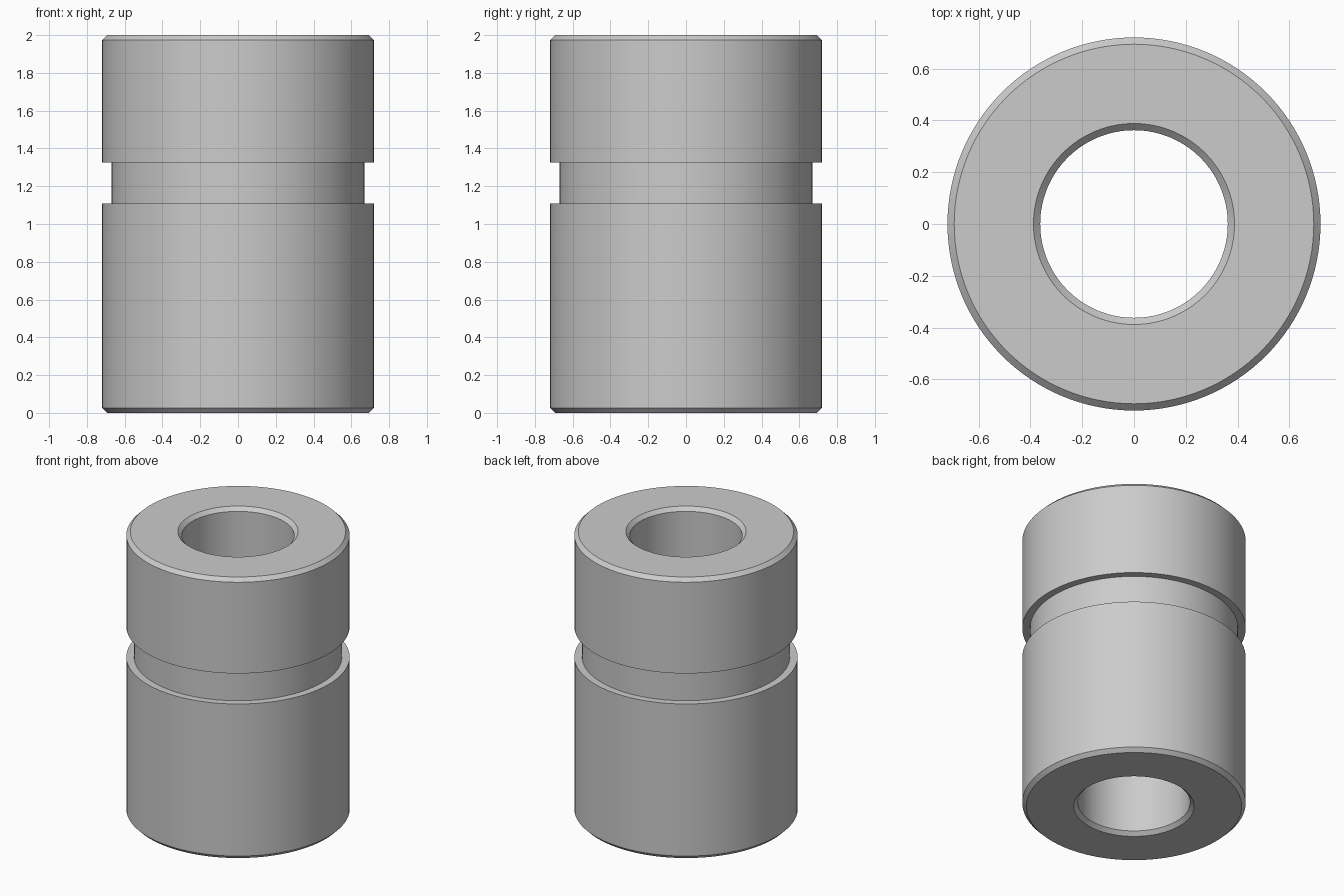
import bpy
import bmesh
import math

cube = bpy.data.objects.get("Cube")
if cube:
    bpy.data.objects.remove(cube, do_unlink=True)

# Plain grey metal
steel = bpy.data.materials.new("grey_steel")
steel.use_nodes = True
color = (0.6, 0.6, 0.6, 1)
steel.diffuse_color = color
steel.node_tree.nodes["Principled BSDF"].inputs["Base Color"].default_value = color

# Main dimensions
HEIGHT, OUTER, BORE, GROOVE = 2.0, 0.72, 0.362, 0.67
GROOVE_LOW, GROOVE_HIGH = 1.108, 1.325
CHAMFER = 0.026
SEGMENTS = 128

# Closed cross-section: outer wall with groove, then chamfered bore
profile = [
    (BORE + CHAMFER, 0), (OUTER - CHAMFER, 0), (OUTER, CHAMFER),
    (OUTER, GROOVE_LOW), (GROOVE, GROOVE_LOW),
    (GROOVE, GROOVE_HIGH), (OUTER, GROOVE_HIGH),
    (OUTER, HEIGHT - CHAMFER), (OUTER - CHAMFER, HEIGHT),
    (BORE + CHAMFER, HEIGHT), (BORE, HEIGHT - CHAMFER), (BORE, CHAMFER),
]

# Spin the section into a grooved bushing
bm = bmesh.new()
verts = [bm.verts.new((r, 0, z)) for r, z in profile]
edges = [bm.edges.new((a, b)) for a, b in zip(verts, verts[1:] + verts[:1])]
bmesh.ops.spin(bm, geom=verts + edges, cent=(0, 0, 0), axis=(0, 0, 1),
               angle=math.tau, steps=SEGMENTS, use_merge=True)
bmesh.ops.remove_doubles(bm, verts=bm.verts, dist=0.0001)
bmesh.ops.recalc_face_normals(bm, faces=bm.faces)

mesh = bpy.data.meshes.new("grooved_bushing")
bm.to_mesh(mesh)
bm.free()
mesh.materials.append(steel)
bushing = bpy.data.objects.new("grooved_bushing", mesh)
bpy.context.collection.objects.link(bushing)

# Smooth round walls, sharp chamfer and groove edges
bpy.ops.object.select_all(action="DESELECT")
bushing.select_set(True)
bpy.context.view_layer.objects.active = bushing
bpy.ops.object.shade_smooth_by_angle(angle=math.radians(30))
